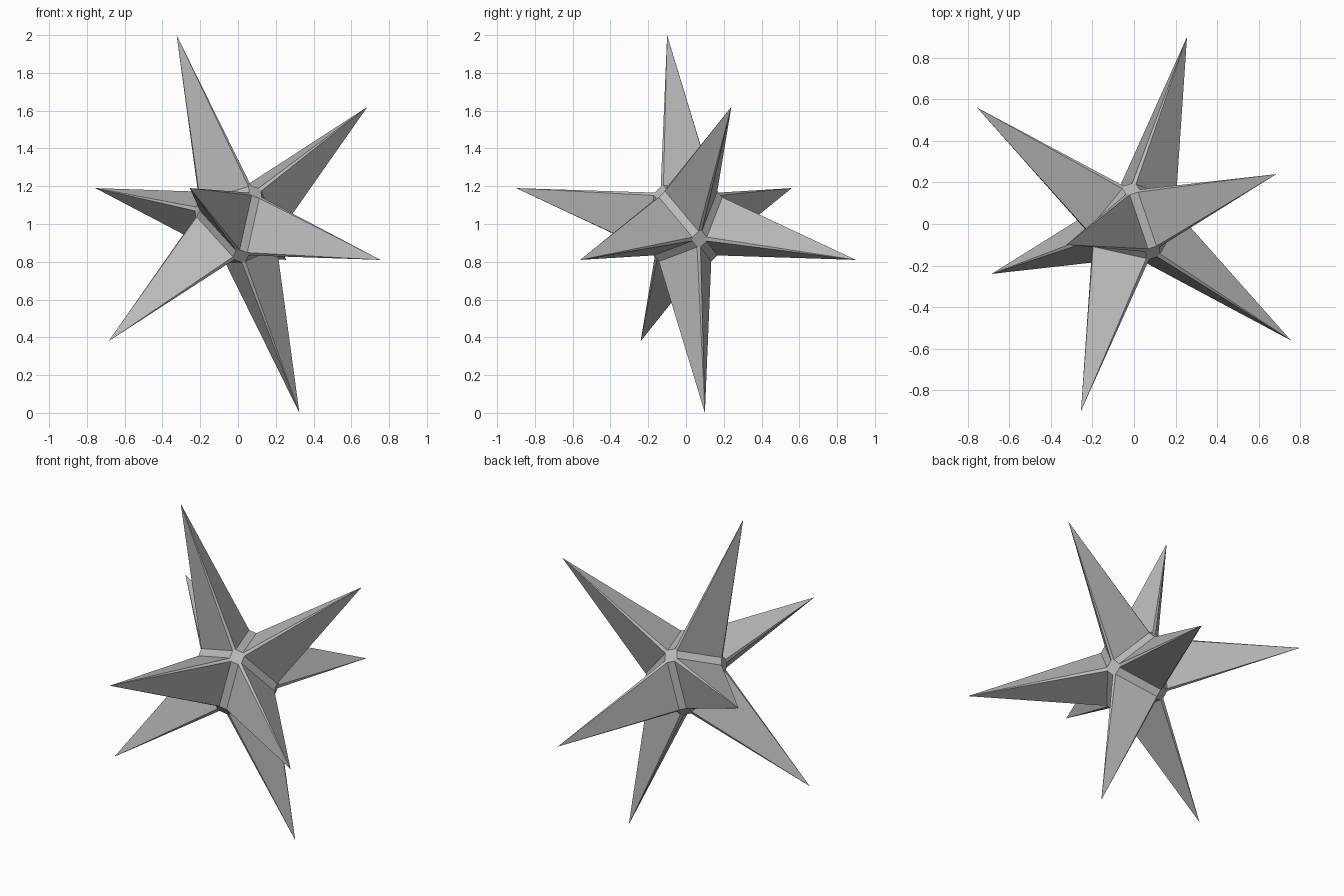
import bpy
import bmesh
from math import radians
from mathutils import Matrix, Vector

cube = bpy.data.objects.get("Cube")
if cube:
    bpy.data.objects.remove(cube, do_unlink=True)

# Grey material
grey = bpy.data.materials.new("stone grey")
grey.use_nodes = True
colour = (0.5, 0.5, 0.5, 1)
grey.diffuse_color = colour
grey.node_tree.nodes["Principled BSDF"].inputs["Base Color"].default_value = colour

# Three tilted core axes; each spike tip is a signed sum of them
U = Vector((-0.035, 0.40, 0.405))
V = Vector((0.215, -0.33, 0.405))
W = Vector((-0.505, -0.17, 0.19))
axes = Matrix((U, V, W)).transposed()
CENTRE = Vector((0, 0, 1))

# Core: an eight-sided solid with narrow flats on its corners and edges
FAR, MID, NEAR = 0.42, 0.065, 0.04
SIGNS = (-1, 1)
bm = bmesh.new()
for a, b, c in ((FAR, MID, NEAR), (FAR, NEAR, MID)):
    for x in SIGNS:
        for y in SIGNS:
            for z in SIGNS:
                p = (a * x, b * y, c * z)
                for turn in range(3):
                    bm.verts.new(p[turn:] + p[:turn])
bmesh.ops.convex_hull(bm, input=bm.verts)
bmesh.ops.dissolve_limit(bm, angle_limit=radians(1), verts=bm.verts, edges=bm.edges)

# Spikes: raise each six-sided face to a point
for face in [f for f in bm.faces if len(f.verts) == 6]:
    middle = face.calc_center_median()
    tip = bmesh.ops.poke(bm, faces=[face])["verts"][0]
    tip.co = [1 if k > 0 else -1 for k in middle]

# Place the solid on its tilted axes
for v in bm.verts:
    v.co = axes @ v.co + CENTRE
bmesh.ops.recalc_face_normals(bm, faces=bm.faces)

mesh = bpy.data.meshes.new("spiked_star")
bm.to_mesh(mesh)
bm.free()
mesh.materials.append(grey)
star = bpy.data.objects.new("spiked_star", mesh)
bpy.context.collection.objects.link(star)
